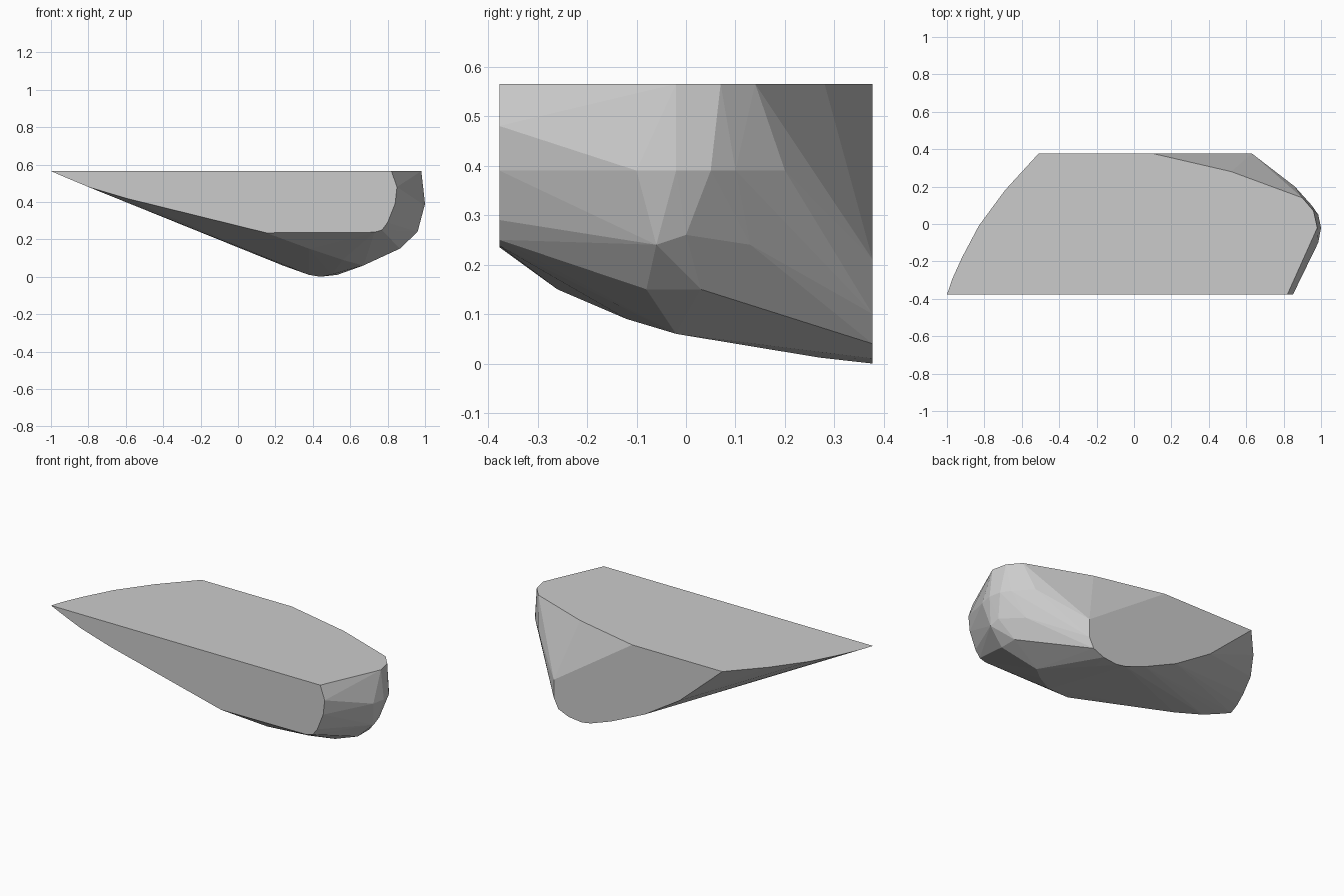
import bpy
import bmesh

# Remove the default object
default_cube = bpy.data.objects.get("Cube")
if default_cube:
    bpy.data.objects.remove(default_cube, do_unlink=True)

FRONT, BACK, TOP = -0.377, 0.377, 0.565


def make_material(name, color):
    material = bpy.data.materials.new(name)
    material.use_nodes = True
    material.diffuse_color = color
    shader = next(n for n in material.node_tree.nodes if n.type == 'BSDF_PRINCIPLED')
    shader.inputs["Base Color"].default_value = color
    return material


def make_hull(name, points, material):
    """Wrap the corner points in a faceted convex solid with clean flat cuts."""
    mesh = bpy.data.meshes.new(name)
    solid = bmesh.new()
    for point in points:
        solid.verts.new(point)
    result = bmesh.ops.convex_hull(solid, input=solid.verts[:])
    inside = set(result["geom_interior"]) | set(result["geom_unused"])
    loose = [item for item in inside if isinstance(item, bmesh.types.BMVert)]
    bmesh.ops.delete(solid, geom=loose, context='VERTS')
    bmesh.ops.dissolve_limit(solid, angle_limit=0.01, verts=solid.verts[:], edges=solid.edges[:])
    bmesh.ops.recalc_face_normals(solid, faces=solid.faces[:])
    solid.to_mesh(mesh)
    solid.free()
    mesh.materials.append(material)
    shard = bpy.data.objects.new(name, mesh)
    bpy.context.collection.objects.link(shard)
    return shard


# Flat top cut: x, y
top_outline = [(-1, FRONT), (-.97, -.29), (-.92, -.18), (-.83, -.01), (-.69, .18), (-.51, BACK),
               (.1, BACK), (.52, .28), (.9, .14), (.96, .07), (.98, -.02), (.82, FRONT)]

# Flat front cut: x, z
front_outline = [(-.92, .53), (-.8, .48), (-.6, .42), (.15, .235), (.73, .238), (.77, .25),
                 (.8, .29), (.84, .39), (.85, .48)]

# Flat back cut: x, z
back_outline = [(-.22, .31), (.02, .16), (.24, .06), (.38, .01), (.44, 0), (.53, .01),
                (.6, .04), (.63, .1), (.63, .21)]

# Rounded end and belly corners: x, y, z
end_corners = [(.38, -.26, .15), (.56, -.12, .09), (.67, -.02, .06), (.865, -.08, .15),
               (.865, .03, .15), (.96, -.06, .24), (.955, 0, .26), (.985, -.1, .39),
               (1, -.02, .39), (.985, .05, .39), (.95, .1, .39), (.86, .2, .39),
               (.87, .13, .24), (.5, .27, .012)]

stone = make_material("stone grey", (.6, .6, .6, 1))
corners = [(x, y, TOP) for x, y in top_outline]
corners += [(x, FRONT, z) for x, z in front_outline]
corners += [(x, BACK, z) for x, z in back_outline]
corners += end_corners
make_hull("rock_shard", corners, stone)
